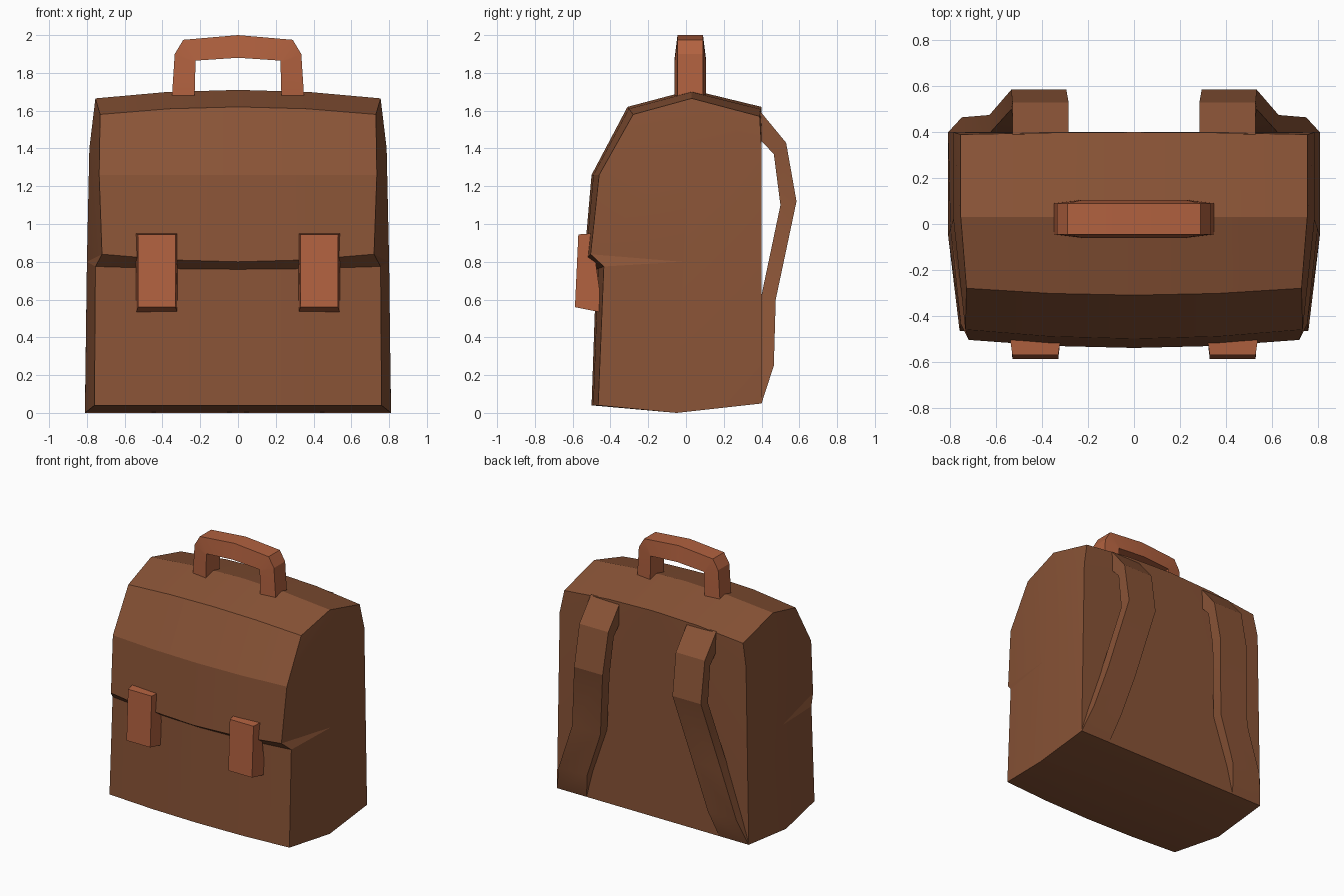
import bpy, bmesh
from math import radians

cube = bpy.data.objects.get("Cube")
if cube:
    bpy.data.objects.remove(cube)


def material(name, colour):
    m = bpy.data.materials.new(name)
    m.use_nodes = True
    m.diffuse_color = colour
    m.node_tree.nodes["Principled BSDF"].inputs["Base Color"].default_value = colour
    return m


brown = material("brown leather", (0.25, 0.087, 0.037, 1))
tan = material("tan leather", (0.44, 0.12, 0.05, 1))


def mirrored(name, bm, mat, weld=False):
    """Turn a half model into an object mirrored across x = 0."""
    bmesh.ops.recalc_face_normals(bm, faces=bm.faces)
    mesh = bpy.data.meshes.new(name)
    bm.to_mesh(mesh)
    bm.free()
    mesh.materials.append(mat)
    ob = bpy.data.objects.new(name, mesh)
    bpy.context.collection.objects.link(ob)
    bpy.ops.object.select_all(action='DESELECT')
    ob.select_set(True)
    bpy.context.view_layer.objects.active = ob
    bpy.ops.object.shade_smooth_by_angle(angle=radians(18))
    mod = ob.modifiers.new("Mirror", 'MIRROR')
    mod.use_mirror_merge = weld
    return ob


def bridge(bm, a, b, closed=True):
    """Join two point rows with quads."""
    n = len(a)
    for i in range(n if closed else n - 1):
        j = (i + 1) % n
        bm.faces.new((a[i], a[j], b[j], b[i]))


# Bag body: each span runs from the centre (y, z) out to a side corner (x, y, z)
spans = [
    ((-.05, 0), (.81, -.05, 0)),            # bottom keel
    ((-.50, .04), (.76, -.465, .04)),       # front bottom
    ((-.475, .76), (.755, -.435, .775)),    # under the flap
    ((-.54, .80), (.72, -.505, .84)),       # flap lip
    ((-.50, 1.26), (.735, -.46, 1.26)),     # flap bend
    ((-.31, 1.62), (.73, -.28, 1.58)),      # top front
    ((.03, 1.71), (.755, .03, 1.665)),      # top ridge
    ((.40, 1.62), (.755, .39, 1.57)),       # top back
    ((.40, 1.40), (.787, .40, 1.40)),       # back shoulder
    ((.40, .05), (.81, .40, .05)),          # back bottom
]
bm = bmesh.new()
columns = []
for u in (0, .5, 1):
    k = u * u
    columns.append([bm.verts.new((x * u, cy + (y - cy) * k, cz + (z - cz) * k))
                    for (cy, cz), (x, y, z) in spans])
for a, b in zip(columns, columns[1:]):
    bridge(bm, a, b)
# Side panel around two middle points
c = columns[-1]
low = bm.verts.new((.80, -.02, .80))
high = bm.verts.new((.787, .02, 1.40))
for f in ((c[0], c[1], c[2], low), (c[2], c[3], low), (c[3], c[4], high, low),
          (c[4], c[5], c[6], high), (c[6], c[7], c[8], high),
          (c[8], c[9], c[0], low, high)):
    bm.faces.new(f)
mirrored("bag_body", bm, brown, True)

# Carry handle: path of outer and inner (x, z), wider on the inner side
handle = [((0, 2.0), (0, 1.88)), ((.29, 1.975), (.225, 1.865)),
          ((.335, 1.90), (.225, 1.85)), ((.35, 1.67), (.23, 1.67))]
bm = bmesh.new()
rings = []
for (ox, oz), (ix, iz) in handle:
    rings.append([bm.verts.new(p) for p in
                  ((ox, -.045, oz), (ox, .09, oz), (ix, .105, iz), (ix, -.06, iz))])
for a, b in zip(rings, rings[1:]):
    bridge(bm, a, b)
bm.faces.new(rings[-1])
mirrored("carry_handle", bm, tan, True)

# Shoulder straps: inner x, outer x, outer (y, z), inner (y, z)
strap = [
    (.285, .53, (.39, 1.60), (.38, 1.46)),
    (.285, .53, (.53, 1.43), (.465, 1.37)),
    (.295, .535, (.585, 1.12), (.50, 1.10)),
    (.39, .63, (.475, .60), (.395, .60)),
    (.51, .75, (.465, .25), (.38, .25)),
    (.56, .81, (.40, .05), (.38, .06)),
]
bm = bmesh.new()
rings = []
for x0, x1, (oy, oz), (iy, iz) in strap:
    rings.append([bm.verts.new(p) for p in
                  ((x0, oy, oz), (x1, oy, oz), (x1, iy, iz), (x0, iy, iz))])
for a, b in zip(rings, rings[1:]):
    bridge(bm, a, b)
bm.faces.new(rings[0])
bm.faces.new(rings[-1])
mirrored("shoulder_straps", bm, brown)

# Flap clasps: tapered blocks
bm = bmesh.new()
front, back = [[bm.verts.new((x, y, z)) for x, y, z in
                ((.43 - w, yt, zt), (.43 + w, yt, zt), (.43 + w, yb, zb), (.43 - w, yb, zb))]
               for w, yt, zt, yb, zb in ((.1, -.57, .945, -.588, .56),
                                         (.11, -.50, .95, -.44, .53))]
bridge(bm, front, back)
bm.faces.new(front)
bm.faces.new(back)
mirrored("flap_clasps", bm, tan)
